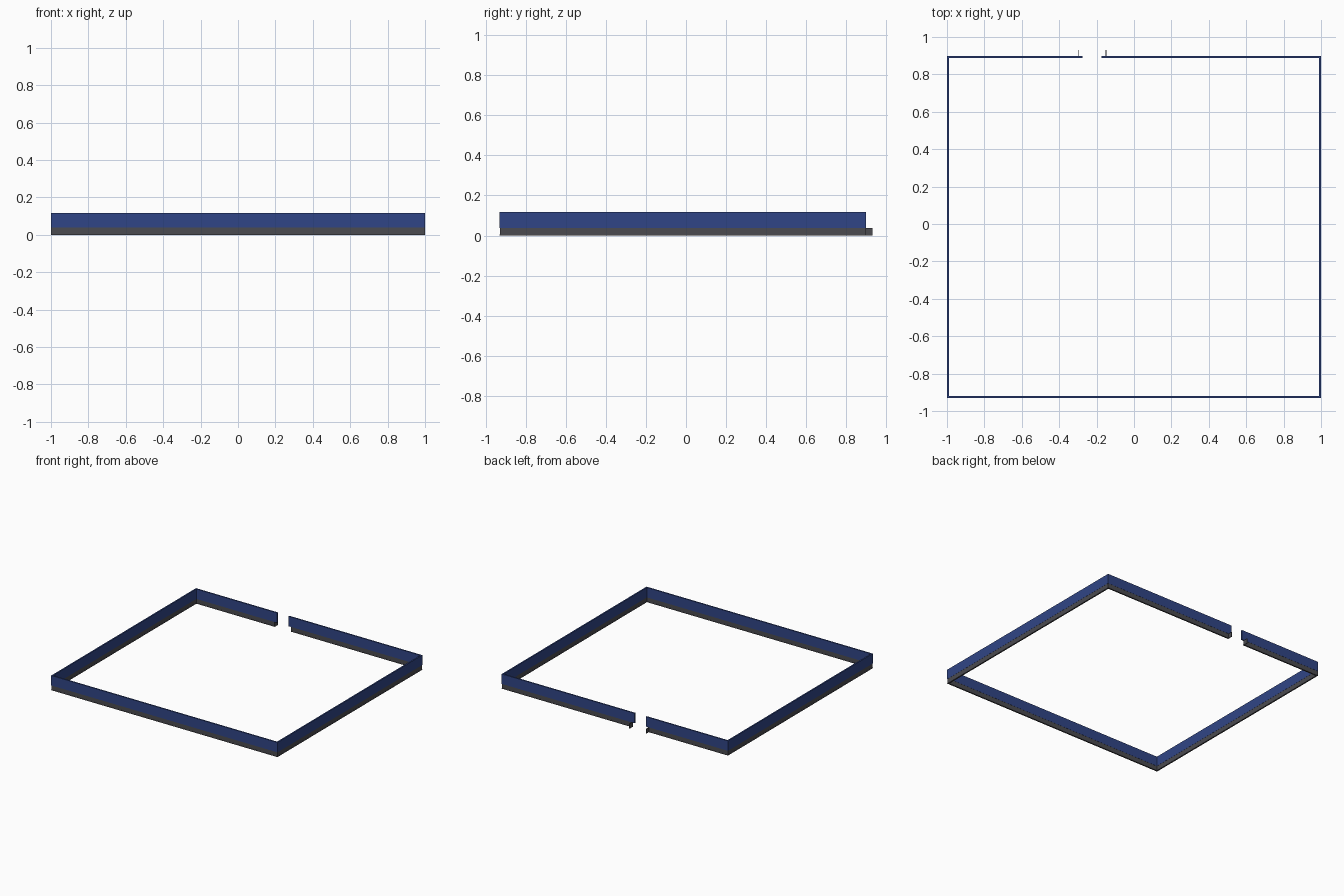
import bpy

if "Cube" in bpy.data.objects:
    bpy.data.objects.remove(bpy.data.objects["Cube"])

blue = bpy.data.materials.new("blue_panel")
blue.diffuse_color = (0.03, 0.06, 0.24, 1)
blue.use_nodes = True
blue.node_tree.nodes["Principled BSDF"].inputs["Base Color"].default_value = blue.diffuse_color
grey = bpy.data.materials.new("grey_plinth")
grey.diffuse_color = (0.07, 0.07, 0.08, 1)
grey.use_nodes = True
grey.node_tree.nodes["Principled BSDF"].inputs["Base Color"].default_value = grey.diffuse_color

T = 0.011                    # wall thickness
BACK, FRONT = 0.898, -0.93   # outer faces of back and front runs


def box(name, x, y, z, mat):
    bpy.ops.mesh.primitive_cube_add(size=1, location=[sum(r) / 2 for r in (x, y, z)])
    ob = bpy.context.object
    ob.name = name
    ob.scale = [r[1] - r[0] for r in (x, y, z)]
    bpy.ops.object.transform_apply(location=False, rotation=False, scale=True)
    ob.data.materials.append(mat)


def perimeter(kind, z, gap, inset, mat):
    """Four runs around the rectangle with an opening in the back run."""
    e, t = 1 - inset, T - 2 * inset
    f, b = FRONT + inset, BACK - inset
    box("front_" + kind, (-e, e), (f, f + t), z, mat)
    box("left_" + kind, (-e, -e + t), (f + t, b - t), z, mat)
    box("right_" + kind, (e - t, e), (f + t, b - t), z, mat)
    box("back_left_" + kind, (-e, gap[0]), (b - t, b), z, mat)
    box("back_right_" + kind, (gap[1], e), (b - t, b), z, mat)


# grey plinth, thin foot strip and blue panels above
perimeter("foot", (0, 0.006), (-0.297, -0.152), 0, grey)
perimeter("plinth", (0.006, 0.038), (-0.297, -0.152), 0.001, grey)
perimeter("panel", (0.038, 0.117), (-0.275, -0.175), 0, blue)

# short plinth returns beside the opening
for side, x in (("left", -0.3), ("right", -0.152)):
    box(side + "_plinth_return", (x, x + 0.004), (BACK - 0.001, 0.93), (0, 0.038), grey)
